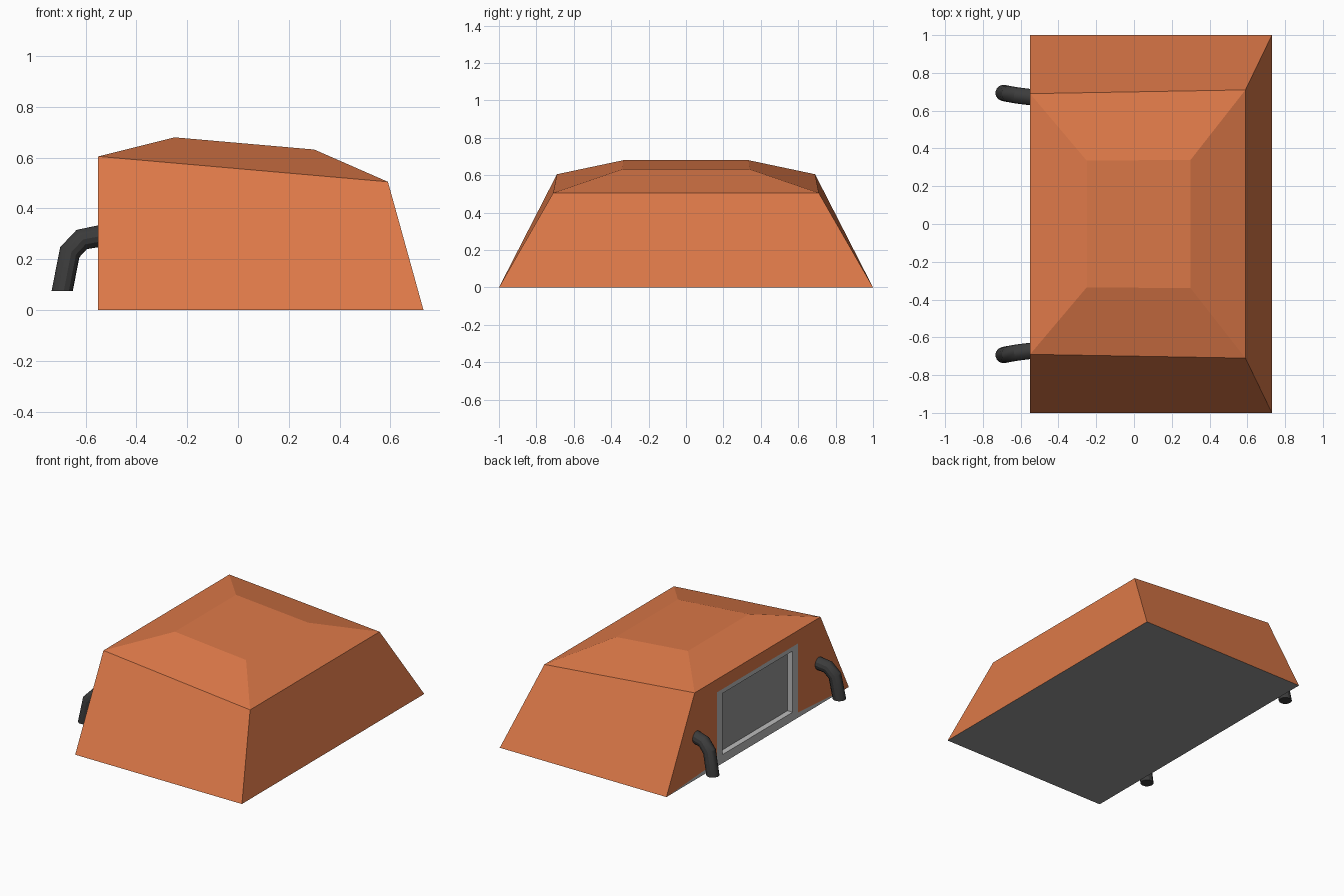
import bpy, bmesh

if "Cube" in bpy.data.objects:
    bpy.data.objects.remove(bpy.data.objects["Cube"])


def material(name, rgb):
    m = bpy.data.materials.new(name)
    m.diffuse_color = (*rgb, 1)
    m.use_nodes = True
    m.node_tree.nodes["Principled BSDF"].inputs["Base Color"].default_value = m.diffuse_color
    return m


orange = material("orange", (0.72, 0.19, 0.065))
grey = material("grey", (0.5, 0.5, 0.5))
dark_grey = material("dark_grey", (0.3, 0.3, 0.3))
rubber = material("dark_pipe", (0.045, 0.045, 0.045))
ORANGE, GREY, DARK = 0, 1, 2

bm = bmesh.new()


def level(xb, yb, zb, xf, yf, zf):
    """Four corners of one level: rear pair at xb, forward pair at xf."""
    pts = [(xb, -yb, zb), (xf, -yf, zf), (xf, yf, zf), (xb, yb, zb)]
    return [bm.verts.new(p) for p in pts]


def panel(x, y, z0, z1):
    """Upright rectangle facing -x."""
    pts = [(x, -y, z0), (x, y, z0), (x, y, z1), (x, -y, z1)]
    return [bm.verts.new(p) for p in pts]


def bridge(a, b, mats):
    for i, m in enumerate(mats):
        j = (i + 1) % 4
        bm.faces.new((a[i], a[j], b[j], b[i])).material_index = m


def cap(ring, m):
    bm.faces.new(ring).material_index = m


# Tapered shell with a raised roof
base = level(-0.55, 1, 0, 0.73, 1, 0)
shoulder = level(-0.55, 0.69, 0.605, 0.59, 0.71, 0.505)
roof = level(-0.25, 0.335, 0.68, 0.30, 0.34, 0.632)
bridge(base, shoulder, [ORANGE] * 3)
bridge(shoulder, roof, [ORANGE] * 4)
cap(roof, ORANGE)
cap(base, DARK)

# Upright rear face with a grey frame and recessed panel
rear = [base[0], base[3], shoulder[3], shoulder[0]]
outer = panel(-0.55, 0.445, 0.035, 0.515)
inner = panel(-0.55, 0.385, 0.06, 0.485)
recess = panel(-0.51, 0.385, 0.06, 0.485)
bridge(rear, outer, [GREY, ORANGE, ORANGE, ORANGE])
bridge(outer, inner, [GREY] * 4)
bridge(inner, recess, [GREY] * 4)
cap(recess, DARK)

bmesh.ops.recalc_face_normals(bm, faces=bm.faces)
me = bpy.data.meshes.new("body")
bm.to_mesh(me)
bm.free()
for m in (orange, grey, dark_grey):
    me.materials.append(m)
bpy.context.collection.objects.link(bpy.data.objects.new("body", me))

# Two bent pipes on the rear face
PATH = [(-0.52, 0.668, 0.296), (-0.615, 0.68, 0.278),
        (-0.662, 0.688, 0.228), (-0.692, 0.694, 0.075)]
for side, name in ((1, "left_pipe"), (-1, "right_pipe")):
    cu = bpy.data.curves.new(name, "CURVE")
    cu.dimensions = "3D"
    cu.bevel_depth = 0.043
    cu.bevel_resolution = 4
    cu.use_fill_caps = True
    sp = cu.splines.new("POLY")
    sp.points.add(len(PATH) - 1)
    for p, (x, y, z) in zip(sp.points, PATH):
        p.co = (x, side * y, z, 1)
    cu.materials.append(rubber)
    ob = bpy.data.objects.new(name, cu)
    bpy.context.collection.objects.link(ob)
    bpy.ops.object.select_all(action="DESELECT")
    ob.select_set(True)
    bpy.context.view_layer.objects.active = ob
    bpy.ops.object.convert(target="MESH")
    ob = bpy.context.object
    # Cut the lower end level
    for v in ob.data.vertices:
        if v.co.z < 0.11:
            v.co.z = 0.075
    bpy.ops.object.shade_smooth_by_angle()
